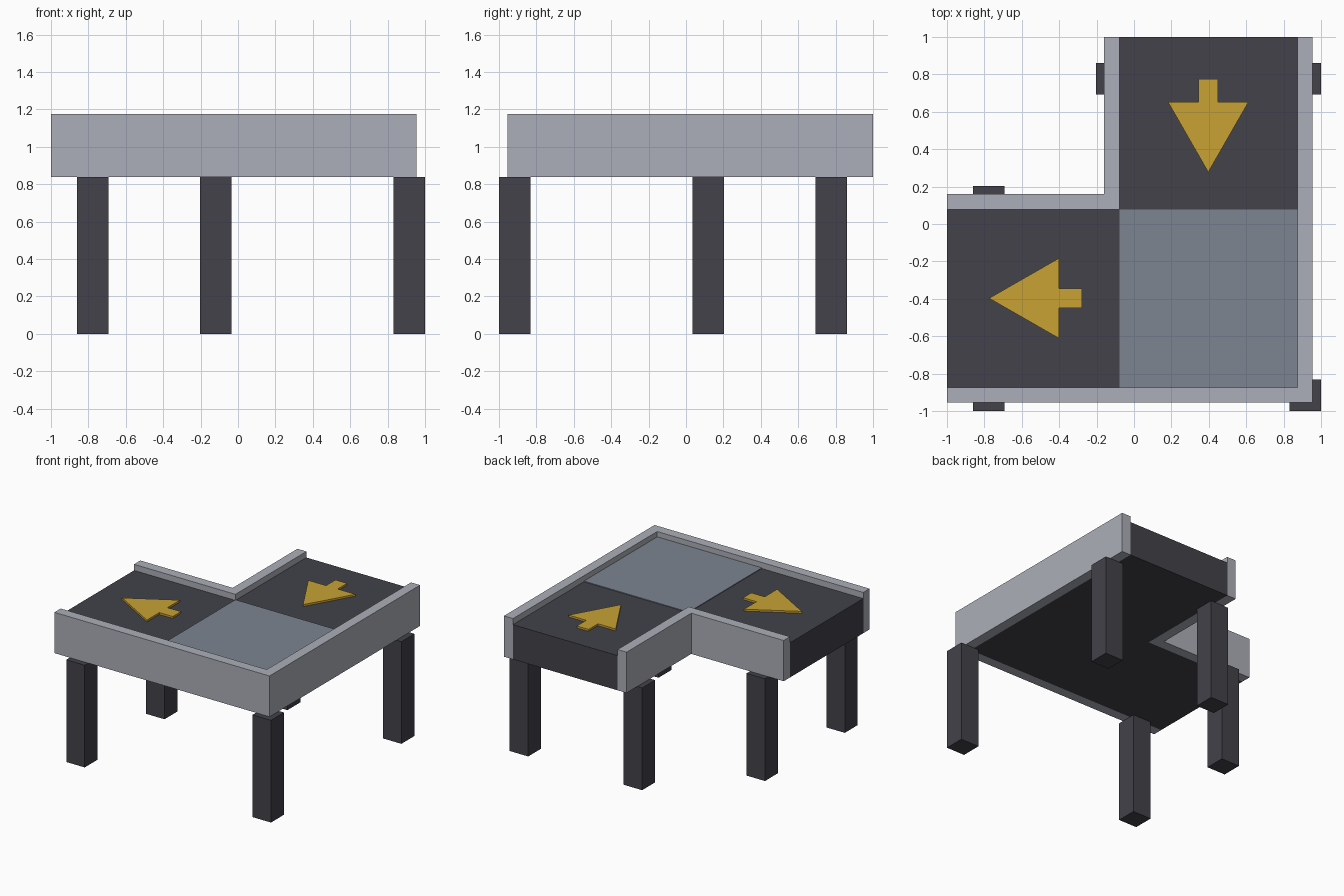
import bpy, bmesh

if "Cube" in bpy.data.objects:
    bpy.data.objects.remove(bpy.data.objects["Cube"])


def material(name, rgb):
    m = bpy.data.materials.new(name)
    m.diffuse_color = (*rgb, 1)
    m.use_nodes = True
    m.node_tree.nodes["Principled BSDF"].inputs["Base Color"].default_value = m.diffuse_color
    return m


GREY = material("light grey metal", (0.41, 0.43, 0.48))
DARK = material("dark rubber", (0.054, 0.054, 0.068))
STEEL = material("blue grey plate", (0.205, 0.235, 0.28))
YELLOW = material("yellow marking", (0.58, 0.36, 0.034))


def prism(name, outline, z0, z1, mat):
    """Extrude a flat outline from z0 up to z1."""
    bm = bmesh.new()
    face = bm.faces.new([bm.verts.new((x, y, z0)) for x, y in outline])
    top = bmesh.ops.extrude_face_region(bm, geom=[face])["geom"]
    for v in top:
        if isinstance(v, bmesh.types.BMVert):
            v.co.z = z1
    bmesh.ops.recalc_face_normals(bm, faces=bm.faces)
    mesh = bpy.data.meshes.new(name)
    bm.to_mesh(mesh)
    bm.free()
    mesh.materials.append(mat)
    ob = bpy.data.objects.new(name, mesh)
    bpy.context.collection.objects.link(ob)
    return ob


def rect(x0, y0, x1, y1):
    return [(x0, y0), (x1, y0), (x1, y1), (x0, y1)]


BASE, BED, RAIL = 0.84, 1.125, 1.175
OUT, IN, T = 0.955, 0.16, 0.082      # outer wall, inner wall, wall thickness
a, b = OUT - T, IN - T

# Side walls: each is one L-shaped strip
prism("outer_wall", [(-1, -OUT), (OUT, -OUT), (OUT, 1), (a, 1), (a, -a), (-1, -a)],
      BASE, RAIL, GREY)
prism("inner_wall", [(-1, b), (-b, b), (-b, 1), (-IN, 1), (-IN, IN), (-1, IN)],
      BASE, RAIL, GREY)

# Belt bed in an L, with the corner transfer plate on top
prism("belt_bed", [(-1, -a), (a, -a), (a, 1), (-b, 1), (-b, b), (-1, b)],
      BASE, BED, DARK)
prism("corner_plate", rect(-b, -a, a, b), BED, BED + 0.006, STEEL)


# Direction arrows: profile along travel direction (u) and across it (v)
ARROW = [(0.375, 0), (0, 0.215), (0, 0.053), (-0.122, 0.053),
         (-0.122, -0.053), (0, -0.053), (0, -0.215)]
prism("infeed_arrow", [(0.397 + v, 0.652 - u) for u, v in ARROW],
      BED, BED + 0.016, YELLOW)
prism("outfeed_arrow", [(-0.40 - u, -0.397 + v) for u, v in ARROW],
      BED, BED + 0.016, YELLOW)

# Five square legs
H = 0.084
for name, x, y in [("front_left_leg", -0.777, -0.916), ("corner_leg", 0.916, -0.916),
                   ("back_right_leg", 0.916, 0.777), ("back_inner_leg", -0.12, 0.777),
                   ("left_inner_leg", -0.777, 0.12)]:
    prism(name, rect(x - H, y - H, x + H, y + H), 0, BASE, DARK)
